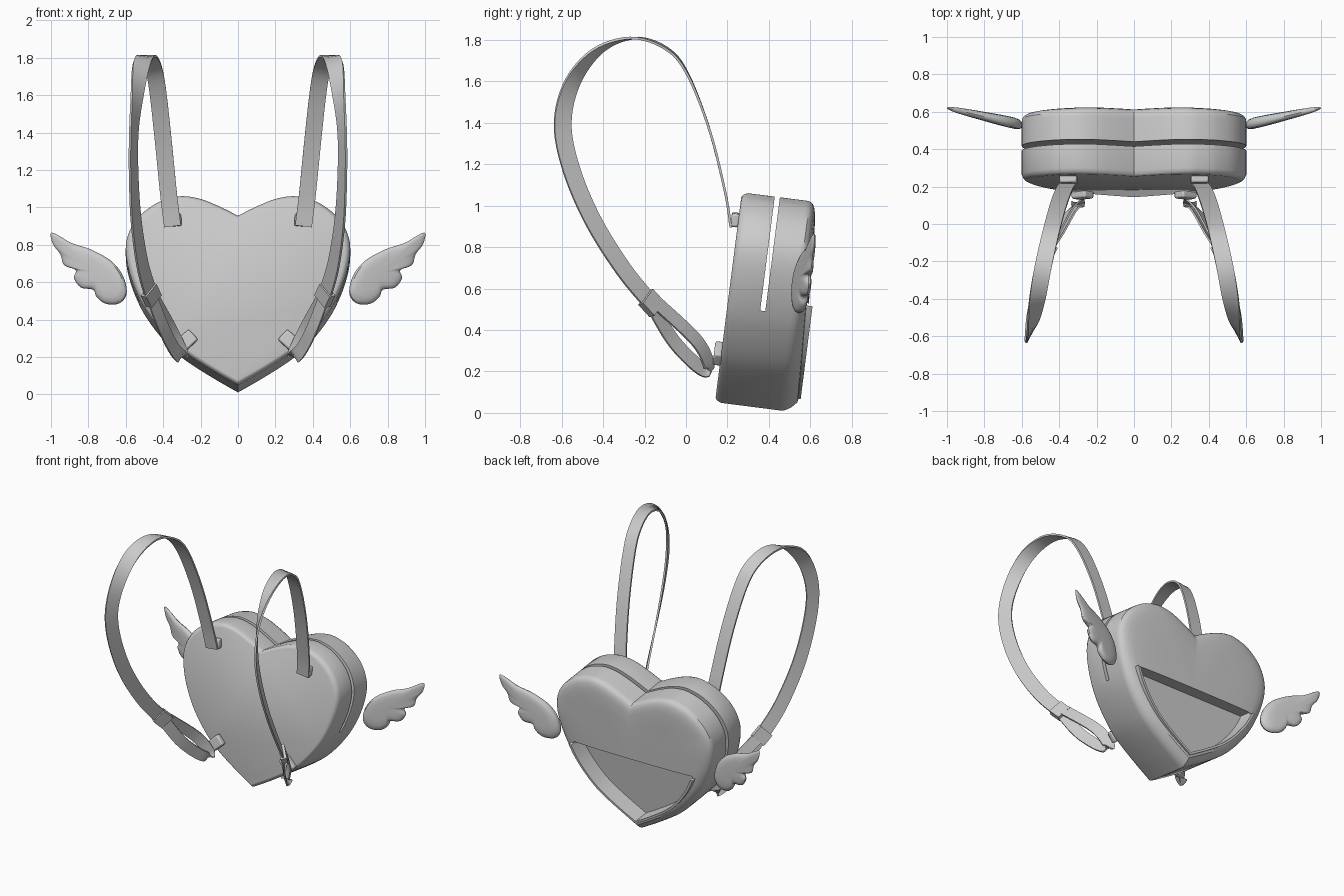
import bpy, bmesh
from mathutils import Vector, Matrix

if "Cube" in bpy.data.objects:
    bpy.data.objects.remove(bpy.data.objects["Cube"])

def L(x, v, w):
    """Tilted bag space: x across, v up the bag, w depth towards the back."""
    return Vector((x, 0.14 + 0.127 * v + 0.992 * w, 0.052 + 0.992 * v - 0.127 * w))

def spline(pts, n=6, closed=False):
    P = [Vector(p) for p in pts]
    N = len(P)
    get = (lambda i: P[i % N]) if closed else (lambda i: P[max(0, min(N - 1, i))])
    out = []
    for i in range(N if closed else N - 1):
        a, b, c, d = get(i - 1), get(i), get(i + 1), get(i + 2)
        for k in range(n):
            t = k / n
            out.append(0.5 * (2 * b + (c - a) * t + (2 * a - 5 * b + 4 * c - d) * t * t
                              + (3 * b - a - 3 * c + d) * t ** 3))
    if not closed:
        out.append(P[-1])
    return out

def smooth(ob, angle=0.6):
    bpy.ops.object.select_all(action='DESELECT')
    ob.select_set(True)
    bpy.context.view_layer.objects.active = ob
    bpy.ops.object.shade_smooth_by_angle(angle=angle)

def loft(name, rings, mirror=False):
    """Join closed rings with quads and cap both ends."""
    bm = bmesh.new()
    R = [[bm.verts.new(p) for p in r] for r in rings]
    n = len(R[0])
    for a, b in zip(R, R[1:]):
        for i in range(n):
            j = (i + 1) % n
            bm.faces.new((a[i], a[j], b[j], b[i]))
    bm.faces.new(R[0][::-1])
    bm.faces.new(R[-1])
    bmesh.ops.recalc_face_normals(bm, faces=bm.faces)
    me = bpy.data.meshes.new(name)
    bm.to_mesh(me)
    bm.free()
    ob = bpy.data.objects.new(name, me)
    bpy.context.collection.objects.link(ob)
    smooth(ob)
    if mirror:
        ob.modifiers.new("Mirror", 'MIRROR').use_mirror_merge = False
    return ob

def prism(name, pts, w0, w1):
    return loft(name, [[L(x, v, w) for x, v in pts] for w in (w0, w1)])

def cut(ob, cutter):
    m = ob.modifiers.new("Cut", 'BOOLEAN')
    m.object, m.solver = cutter, 'EXACT'
    bpy.context.view_layer.objects.active = ob
    bpy.ops.object.modifier_apply(modifier=m.name)
    bpy.data.objects.remove(cutter)

def ribbon(name, path, widths, width, thick, n=6):
    """Flat band along a path, with a width direction at each path point."""
    C, W = spline(path, n), spline(widths, n)
    rings = []
    for i, c in enumerate(C):
        t = (C[min(i + 1, len(C) - 1)] - C[max(i - 1, 0)]).normalized()
        s = (W[i] - t * W[i].dot(t)).normalized()
        u = t.cross(s) * thick / 2
        s = s * width / 2
        rings.append([c + s + u, c - s + u, c - s - u, c + s - u])
    return loft(name, rings, True)

# Heart outline
half = spline([(0, 0), (.13, .075), (.27, .165), (.36, .24), (.45, .345), (.52, .455),
               (.575, .59), (.6, .72), (.585, .82), (.53, .91), (.44, .98), (.36, 1.01),
               (.29, 1.02), (.2, 1.005), (.1, .965), (0, .915)], 6)
heart = half + [Vector((-p.x, p.y)) for p in half[-2:0:-1]]

def scaled(pts, s):
    return [(p[0] * s, .5 + (p[1] - .5) * s) for p in pts]

# Bag body: flat strap side, rounded back that is fuller low down
sections = [(0, .95), (.004, .97), (.012, .985), (.03, 1), (.31, 1), (.33, .998), (.345, .98),
            (.355, .95), (.362, .9), (.368, .83), (.373, .65), (.376, .4), (.377, .05)]
rings = []
for w, s in sections:
    f = min(1, (1 - s) / .1) if w > .1 else 0
    rings.append([L(x, v, w + f * .035 * max(0, 1 - v / .8)) for x, v in scaled(heart, s)])
body = loft("bag_body", rings)

# Zip gap over the top half
cut(body, prism("zip_cutter", [(-.9, .466), (.9, .466), (.9, 1.3), (-.9, 1.3)], .16, .185))

# Recessed pocket window under the flap
def low(s, top=.53):
    r = [p for p in scaled(half[:60], s) if p[1] < top]
    return [(-x, v) for x, v in r[:0:-1]] + r

window = low(.83)
edge = window[-1][0]
cut(body, prism("window_cutter", [(-edge, .53)] + window + [(edge, .53)], .29, .55))
smooth(body)
prism("window_lip", low(.865) + window[::-1], .37, .408)

# Shoulder straps
path = [(.35, .215, .90), (.37, .19, 1.06), (.40, .115, 1.36), (.43, .01, 1.63), (.455, -.09, 1.755),
        (.49, -.25, 1.808), (.52, -.42, 1.75), (.54, -.545, 1.6), (.557, -.595, 1.4),
        (.558, -.555, 1.18), (.545, -.45, .93), (.51, -.3, .69), (.46, -.16, .52)]
turn = [(1, 0, 0)] * 3 + [(1, -.05, 0), (1, -.15, 0), (.9, -.3, 0), (.75, -.5, 0), (.6, -.75, 0),
        (.45, -.9, 0), (.45, -.85, -.3), (.5, -.75, -.4), (.55, -.65, -.5), (.6, -.6, -.5)]
ribbon("shoulder_strap", path, turn, .09, .012)

# Adjusting loop, slider and the tabs sewn to the bag
loop = [(.465, -.17, .53), (.40, -.07, .36), (.345, .03, .25), (.305, .095, .205),
        (.305, .11, .235), (.36, .05, .35), (.455, -.13, .52)]
ribbon("strap_loop", loop, [(.6, -.6, -.5)] * 3 + [(.65, -.55, -.5)] * 4, .075, .01)
ribbon("strap_slider", [(.478, -.195, .56), (.45, -.14, .50)], [(.6, -.6, -.5)] * 2, .1, .04, 2)

def tab(name, x, v, sx, sv, angle):
    q = [Matrix.Rotation(angle, 2) @ Vector((a * sx, b * sv))
         for a, b in ((-.5, -.5), (.5, -.5), (.5, .5), (-.5, .5))]
    ob = loft(name, [[L(x + p.x, v + p.y, w) for p in q] for w in (-.035, .005)], True)
    b = ob.modifiers.new("Bevel", 'BEVEL')
    b.width, b.segments = .01, 2

tab("upper_tab", .35, .885, .095, .065, -.08)
tab("lower_tab", .275, .235, .1, .075, -.75)

# Wings: puffy feathered outline, swept back
wing = spline([(.995, .866), (.89, .81), (.786, .775), (.68, .715), (.615, .635), (.595, .54),
               (.635, .487), (.706, .485), (.755, .52), (.775, .56), (.84, .572), (.877, .622),
               (.868, .665), (.93, .692), (.95, .75), (.99, .805)], 5, True)
profile = [(1, 0), (.97, .4), (.9, .7), (.75, .92), (.5, 1), (.1, 1.03)]
rings = []
for s, h in [(s, -h) for s, h in profile[::-1]] + profile[1:]:
    ring = []
    for p in wing:
        x, z = .75 + (p.x - .75) * s, .65 + (p.y - .65) * s
        t = (x - .6) / .4
        ring.append((x, .53 + .09 * t + h * (.034 - .02 * t), z))
    rings.append(ring)
loft("wing", rings, True)
